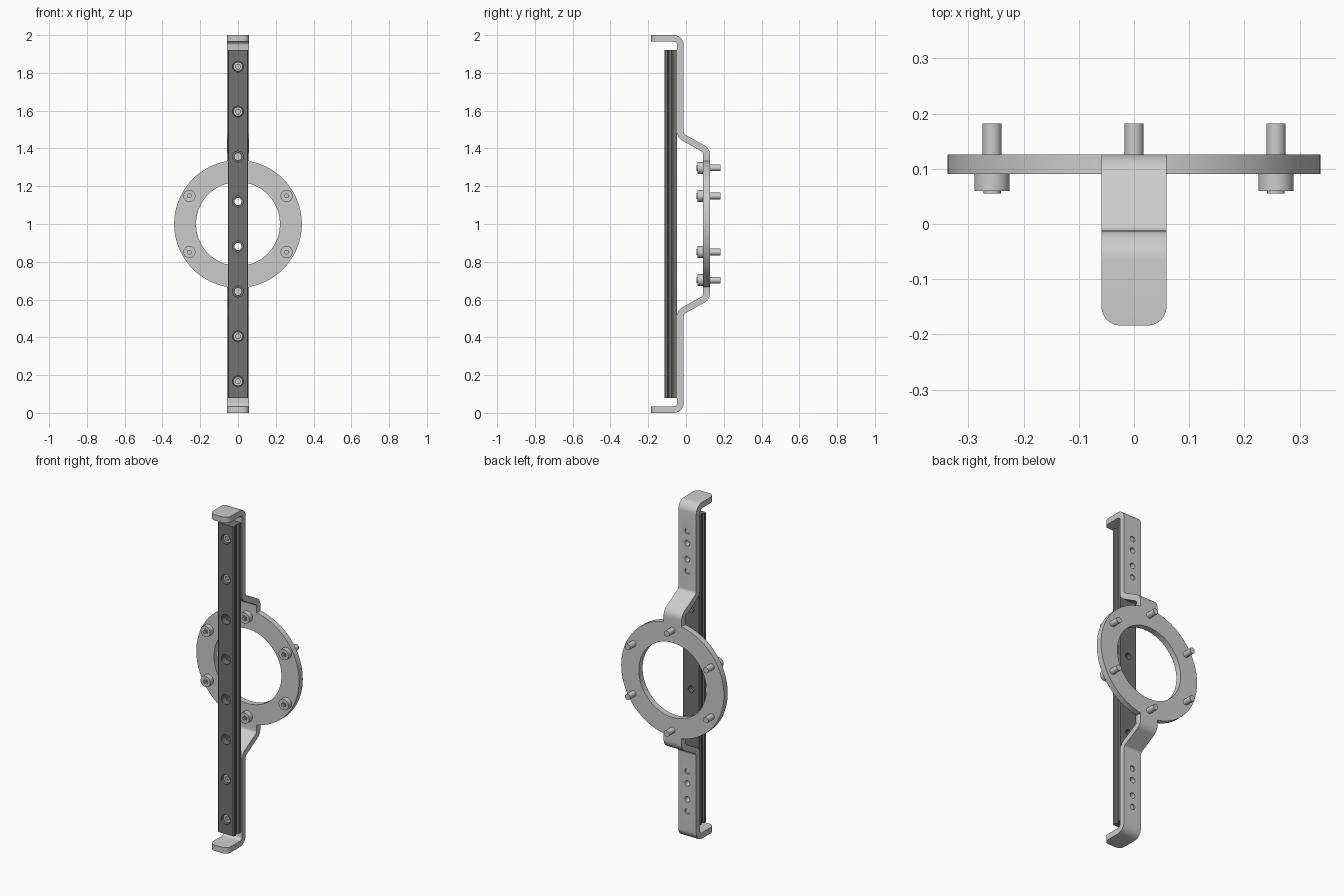
import bpy, bmesh, math
from mathutils import Vector

if "Cube" in bpy.data.objects:
    bpy.data.objects.remove(bpy.data.objects["Cube"])

# All parts are modelled around the ring centre, then lifted to z = 1
LIFT = 1.0
T = 0.035           # plate thickness
W = 0.118           # strap width


def make(name, bm):
    bmesh.ops.recalc_face_normals(bm, faces=bm.faces)
    me = bpy.data.meshes.new(name)
    bm.to_mesh(me)
    bm.free()
    ob = bpy.data.objects.new(name, me)
    ob.location.z = LIFT
    bpy.context.collection.objects.link(ob)
    return ob


def lathe(bm, prof, x=0, z=0, n=24):
    """Revolve (radius, y, is_hex) points around a y-parallel axis."""
    rings = []
    for r, y, *hexed in prof:
        if r == 0:
            rings.append([bm.verts.new((x, y, z))] * n)
            continue
        ring = []
        for i in range(n):
            a = 2 * math.pi * i / n
            k = math.cos(math.pi / 6) / math.cos(a % (math.pi / 3) - math.pi / 6) if hexed else 1
            ring.append(bm.verts.new((x + r * k * math.cos(a), y, z + r * k * math.sin(a))))
        rings.append(ring)
    for a, b in zip(rings, rings[1:]):
        for i in range(n):
            j = (i + 1) % n
            bm.faces.new(dict.fromkeys((a[i], a[j], b[j], b[i])))


def prism(bm, pts, to3d, d):
    """Extrude a closed 2D outline by vector d."""
    f = bm.faces.new([bm.verts.new(to3d(*p)) for p in pts])
    ext = bmesh.ops.extrude_face_region(bm, geom=[f])
    bmesh.ops.translate(bm, vec=d, verts=[v for v in ext['geom'] if isinstance(v, bmesh.types.BMVert)])


def bake(ob):
    dg = bpy.context.evaluated_depsgraph_get()
    me = bpy.data.meshes.new_from_object(ob.evaluated_get(dg))
    ob.modifiers.clear()
    ob.data = me


def cut(ob, profile, zs):
    """Cut a revolved hole profile at each height."""
    bm = bmesh.new()
    for z in zs:
        lathe(bm, profile, 0, z)
    cutter = make("hole_cutter", bm)
    cutter.hide_render = True
    m = ob.modifiers.new("holes", 'BOOLEAN')
    m.operation, m.solver, m.object = 'DIFFERENCE', 'EXACT', cutter
    bake(ob)
    bpy.data.objects.remove(cutter)


def fillet(path, r, steps=6):
    """Round the inner corners of an open 2D path."""
    out = [path[0]]
    for a, p, b in zip(path, path[1:], path[2:]):
        u, v = (a - p).normalized(), (b - p).normalized()
        half = u.angle(v) / 2
        c = p + (u + v).normalized() * (r / math.sin(half))
        s = p + u * (r / math.tan(half)) - c
        e = p + v * (r / math.tan(half)) - c
        for i in range(steps + 1):
            t = i / steps
            out.append(c + s.lerp(e, t).normalized() * r)
    return out + [path[-1]]


# Bent strap: lip, upright, joggle, tab on the ring
path = fillet([Vector(p) for p in ((-0.184, 0.9825), (-0.0295, 0.9825), (-0.0295, 0.467),
                                   (0.1085, 0.390), (0.1085, 0.332))], 0.036)
left, right = [], []
for i, p in enumerate(path):
    d1 = (p - path[max(i - 1, 0)]).normalized()
    d2 = (path[min(i + 1, len(path) - 1)] - p).normalized()
    d = (d1 + d2).normalized()
    nrm = Vector((-d.y, d.x))
    off = T / 2 / max(0.5, nrm.dot(Vector((-d2.y, d2.x))) if d2.length else 1)
    left.append(p + nrm * off)
    right.append(p - nrm * off)
bm = bmesh.new()
prism(bm, left + right[::-1], lambda y, z: (-W / 2, y, z), (W, 0, 0))
corners = [e for e in bm.edges if all(v.co.y < -0.18 for v in e.verts)
           and abs(e.verts[0].co.x - e.verts[1].co.x) < 1e-4]
bmesh.ops.bevel(bm, geom=corners, offset=0.034, segments=6, profile=0.5, affect='EDGES')
strap = make("mounting_straps", bm)
bolt_z = (0.595, 0.833)
cut(strap, [(0, -0.1), (0.0165, -0.1), (0.0165, 0.02), (0, 0.02)], bolt_z + (0.667, 0.762))
m = strap.modifiers.new("mirror", 'MIRROR')
m.use_axis = (False, False, True)
m.use_mirror_merge = False
bake(strap)

# Flat ring
bm = bmesh.new()
lathe(bm, [(0.222, 0.091), (0.338, 0.091), (0.338, 0.126), (0.222, 0.126), (0.222, 0.091)], n=96)
bmesh.ops.remove_doubles(bm, verts=bm.verts, dist=1e-5)
make("mounting_ring", bm)

# Guide rail with grooved sides and counterbored holes
half = [(0.049, -0.115), (0.054, -0.110), (0.054, -0.097), (0.045, -0.089),
        (0.045, -0.077), (0.054, -0.069), (0.054, -0.047)]
bm = bmesh.new()
prism(bm, half + [(-x, y) for x, y in half[::-1]], lambda x, y: (x, y, -0.92), (0, 0, 1.84))
rail = make("guide_rail", bm)
cut(rail, [(0, -0.2), (0.029, -0.2), (0.029, -0.076), (0.019, -0.076), (0.019, 0), (0, 0)],
    [s * z for s in (-1, 1) for z in (0.119, 0.357) + bolt_z])
dark = bpy.data.materials.new("dark_steel")
dark.diffuse_color = (0.17, 0.17, 0.17, 1)
dark.use_nodes = True
dark.node_tree.nodes["Principled BSDF"].inputs["Base Color"].default_value = dark.diffuse_color
rail.data.materials.clear()
rail.data.materials.append(dark)

# Socket screws holding the rail
bm = bmesh.new()
for z in bolt_z:
    for s in (-1, 1):
        lathe(bm, [(0, -0.088), (0.014, -0.088, 1), (0.014, -0.102, 1), (0.024, -0.102),
                   (0.026, -0.100), (0.026, -0.076), (0.0145, -0.076), (0.0145, -0.018), (0, -0.018)],
              0, s * z)
make("rail_screws", bm)

# Six bolts through the ring
bm = bmesh.new()
for k in range(6):
    a = math.radians(30 + 60 * k)
    lathe(bm, [(0, 0.070), (0.011, 0.070, 1), (0.011, 0.055, 1), (0.016, 0.055), (0.016, 0.060),
               (0.032, 0.060), (0.032, 0.091), (0.0175, 0.091), (0.0175, 0.182), (0, 0.182)],
          0.297 * math.cos(a), 0.297 * math.sin(a))
make("ring_bolts", bm)

# Smooth curved faces, keep edges crisp
bpy.ops.object.select_all(action='SELECT')
bpy.context.view_layer.objects.active = strap
bpy.ops.object.shade_smooth_by_angle(angle=math.radians(30))
